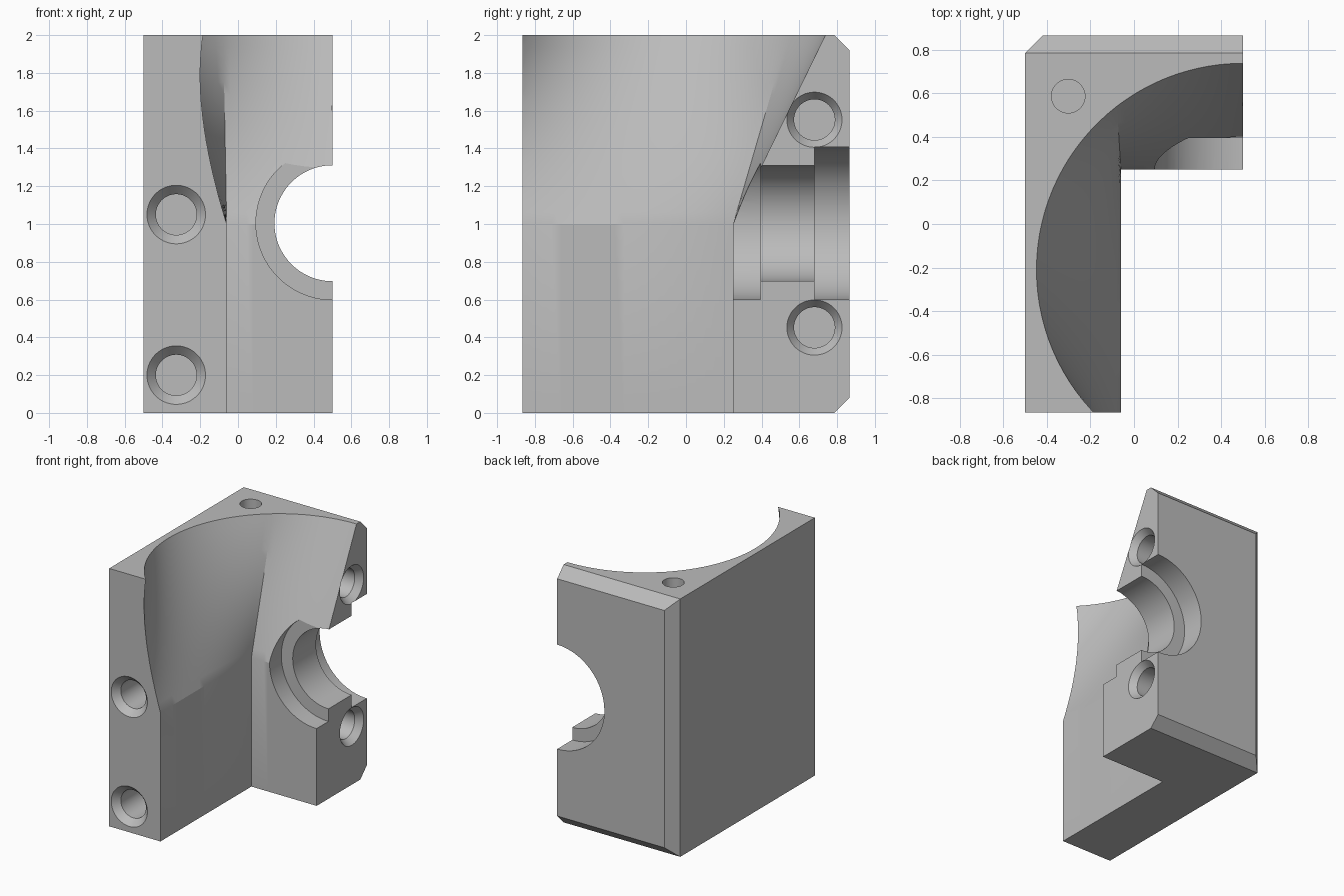
import bpy, bmesh, math
from mathutils import Vector, Matrix

if "Cube" in bpy.data.objects:
    bpy.data.objects.remove(bpy.data.objects["Cube"])

X, Y, CH = 0.5, 0.865, 0.08          # half width, half depth, chamfer
grey = bpy.data.materials.new("plain_grey")
grey.diffuse_color = (0.5, 0.5, 0.5, 1)
grey.use_nodes = True
grey.node_tree.nodes["Principled BSDF"].inputs["Base Color"].default_value = grey.diffuse_color


def make(name, bm):
    bmesh.ops.recalc_face_normals(bm, faces=bm.faces)
    mesh = bpy.data.meshes.new(name)
    bm.to_mesh(mesh)
    bm.free()
    ob = bpy.data.objects.new(name, mesh)
    ob.data.materials.append(grey)
    bpy.context.collection.objects.link(ob)
    return ob


def loft(name, rings):
    """Closed solid through rings with equal point counts."""
    bm = bmesh.new()
    vs = [[bm.verts.new(p) for p in r] for r in rings]
    n = len(vs[0])
    for a, b in zip(vs, vs[1:]):
        for i in range(n):
            j = (i + 1) % n
            bm.faces.new((a[i], a[j], b[j], b[i]))
    bm.faces.new(vs[0])
    bm.faces.new(vs[-1])
    return make(name, bm)


def turned(name, origin, direction, steps, n=64):
    """Round cutter: steps are (distance along direction, radius)."""
    rot = Vector(direction).to_track_quat('Z', 'Y').to_matrix().to_4x4()
    m = Matrix.Translation(origin) @ rot
    return loft(name, [[m @ Vector((r * math.cos(math.tau * (i + .5) / n),
                                    r * math.sin(math.tau * (i + .5) / n), d))
                        for i in range(n)] for d, r in steps])


# Block with chamfered back top and back bottom edges
side = [(-Y, 0), (Y - CH, 0), (Y, CH), (Y, 2 - CH), (Y - CH, 2), (-Y, 2)]
block = loft("bracket_block", [[(x, y, z) for y, z in side] for x in (-X, X)])

# Chamfer on the back left upright edge
bm = bmesh.new()
bm.from_mesh(block.data)
cut = bmesh.ops.bisect_plane(bm, geom=bm.verts[:] + bm.edges[:] + bm.faces[:],
                             plane_co=(-X, Y - CH, 0), plane_no=(-1, 1, 0),
                             clear_outer=True)
bmesh.ops.contextual_create(
    bm, geom=[e for e in cut['geom_cut'] if isinstance(e, bmesh.types.BMEdge)])
bmesh.ops.recalc_face_normals(bm, faces=bm.faces)
bm.to_mesh(block.data)
bm.free()

# Pocket: rectangular shaft that flares into a round mouth
HX, Y0, Y1, CY, R = 0.56, -1.29, 0.25, -0.21, 0.948
A = math.radians(52.4)               # mouth angle that meets the corner
pairs = []                           # (shaft point, mouth angle)
N = 32


def edge(p, q, a, b):
    for i in range(N):
        t = i / N
        pairs.append((Vector(p).lerp(Vector(q), t), a + (b - a) * t))


edge((X + HX, Y0), (X + HX, Y1), -A, A)
edge((X + HX, Y1), (X - HX, Y1), A, math.pi - A)
edge((X - HX, Y1), (X - HX, Y0), math.pi - A, math.pi + A)
edge((X - HX, Y0), (X + HX, Y0), math.pi + A, math.tau - A)


def ring(t, z):
    out = []
    for p, a in pairs:
        q = Vector((X + R * math.cos(a), CY + R * math.sin(a)))
        v = p + (q - p) * t
        out.append((v.x, v.y, z))
    return out


rings = [ring(0, -0.1)] + [ring(i / 16, 1 + i / 16) for i in range(18)]
cutters = [loft("pocket_cutter", rings)]

# Stepped bore through the back wall
cutters.append(turned("bore_cutter", (X, 0, 1.004), (0, 1, 0),
                      [(0.1, .405), (.395, .405), (.395, .307), (.68, .307),
                       (.68, .405), (1, .405)], 96))

# Countersunk screw holes on the front and right faces
for z in (0.2, 1.05):
    cutters.append(turned("front_hole_cutter", (-.327, -Y, z), (0, 1, 0),
                          [(-.05, .155), (0, .155), (.05, .108), (.3, .108)]))
for z in (0.452, 1.552):
    cutters.append(turned("side_hole_cutter", (X, .68, z), (-1, 0, 0),
                          [(-.05, .146), (0, .146), (.05, .108), (.3, .108)]))

# Plain pin hole in the top
cutters.append(turned("top_hole_cutter", (-.302, .587, 2), (0, 0, -1),
                      [(-.05, .077), (.25, .077)]))

# Cut everything from the block
bpy.context.view_layer.objects.active = block
block.select_set(True)
for c in cutters:
    c.hide_render = True
    mod = block.modifiers.new(c.name, 'BOOLEAN')
    mod.operation, mod.solver, mod.object = 'DIFFERENCE', 'EXACT', c
    bpy.ops.object.modifier_apply(modifier=mod.name)
    bpy.data.objects.remove(c)

bpy.ops.object.shade_smooth_by_angle(angle=math.radians(20))
